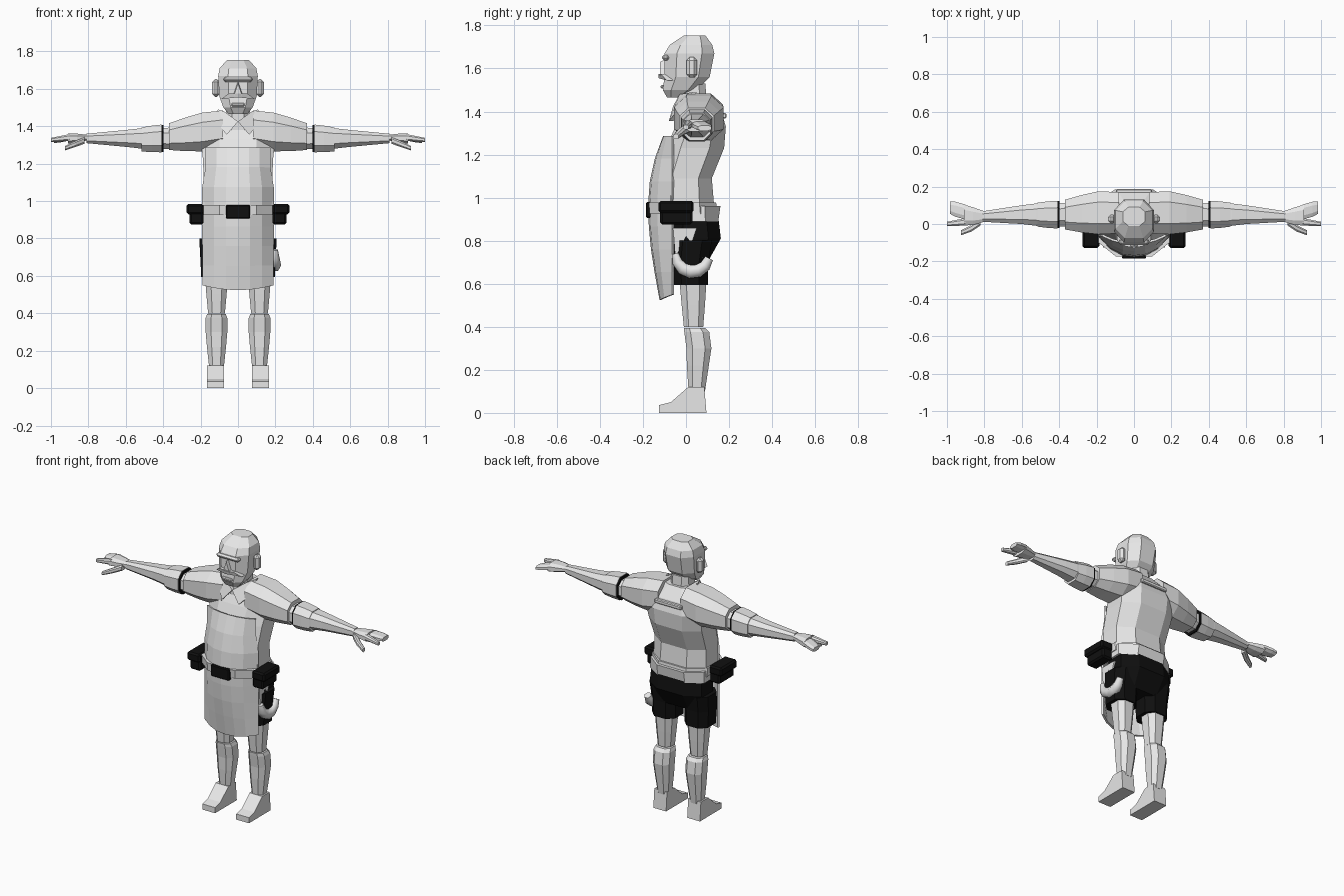
import bpy, bmesh, math
from mathutils import Vector

cube = bpy.data.objects.get("Cube")
if cube:
    bpy.data.objects.remove(cube, do_unlink=True)


def material(name, value):
    mat = bpy.data.materials.new(name)
    mat.use_nodes = True
    colour = (value, value, value, 1)
    mat.diffuse_color = colour
    mat.node_tree.nodes["Principled BSDF"].inputs["Base Color"].default_value = colour
    return mat


GREY = material("pale grey", .8)
BLACK = material("black", .005)


def finish(name, bm, mat):
    bmesh.ops.recalc_face_normals(bm, faces=bm.faces)
    mesh = bpy.data.meshes.new(name)
    bm.to_mesh(mesh)
    bm.free()
    mesh.materials.append(mat)
    ob = bpy.data.objects.new(name, mesh)
    bpy.context.scene.collection.objects.link(ob)
    return ob


def skin(name, loops, mat):
    """Close a row of equal point loops into a solid."""
    bm = bmesh.new()
    loops = [[bm.verts.new(point) for point in loop] for loop in loops]
    for low, high in zip(loops, loops[1:]):
        for i in range(len(low)):
            bm.faces.new((low[i - 1], low[i], high[i], high[i - 1]))
    bm.faces.new(loops[0])
    bm.faces.new(loops[-1])
    return finish(name, bm, mat)


def octagon(centre, across, along, corner=.5):
    """Chamfered rectangle spanned by two half-axes."""
    points = []
    for u, v in ((1, -corner), (1, corner)):
        turns = [(u, v), (-v, u), (-u, -v), (v, -u)]
        points.append([Vector(centre) + across * a + along * b for a, b in turns])
    return [point for pair in zip(*points) for point in pair]


def stack(name, rings, mat=GREY):
    """Centred upright part from rings of height, half width, front and back."""
    loops = [octagon((0, (front + back) / 2, z), Vector((width, 0, 0)),
                     Vector((0, (back - front) / 2, 0)))
             for z, width, front, back in rings]
    return skin(name, loops, mat)


def leg(name, side, rings, mat=GREY):
    """Upright limb from rings of height, radius and y."""
    loops = [octagon((side * (.09 + r * .3 if mat == BLACK else .115), y, z),
                     Vector((r, 0, 0)), Vector((0, r, 0)))
             for z, r, y in rings]
    return skin(name, loops, mat)


def arm(name, side, rings, z=1.335, drop=.05, flat=.9, mat=GREY):
    """Sideways limb from rings of x, radius and y, sinking outwards."""
    start = rings[0][0]
    loops = [octagon((side * x, y, z - drop * (x - start)),
                     Vector((0, r, 0)), Vector((0, 0, r * flat)))
             for x, r, y in rings]
    return skin(name, loops, mat)


def prism(name, side, points, offset, mat=GREY):
    """Polygon pushed along an offset, mirrored by side."""
    mirror = Vector((side, 1, 1))
    low = [Vector(point) * mirror for point in points]
    shift = Vector(offset) * mirror
    return skin(name, [low, [point + shift for point in low]], mat)


def block(name, centre, size, mat=GREY, side=1, bevel=.01):
    x, y, z = (extent / 2 for extent in size)
    middle = Vector(centre)
    corners = [middle + Vector(p) for p in ((-x, -y, -z), (x, -y, -z), (x, y, -z), (-x, y, -z))]
    ob = prism(name, side, corners, (0, 0, size[2]), mat)
    mod = ob.modifiers.new("bevel", "BEVEL")
    mod.width, mod.segments = bevel, 1
    return ob


def belly(z):
    """Front line of the apron, fullest at the belt."""
    return -.17 + (z - .97) ** 2 * (.7 if z > .97 else .3)


# Torso, hem and neck
shirt = [(.9, .19, .15), (.97, .187, .13), (1.09, .182, .12), (1.23, .188, .177),
         (1.33, .2, .185), (1.4, .16, .165), (1.47, .09, .11)]
stack("shirt", [(z, width, belly(z) + .03, back) for z, width, back in shirt])
stack("shirt_hem", [(.89, .192, -.09, .15), (.96, .19, -.13, .16)])
stack("neck", [(1.38, .07, -.03, .1), (1.53, .06, -.03, .09)])
block("back_collar", (0, .165, 1.38), (.19, .045, .025), bevel=.005)

# Apron sheet wrapped around the front
ROWS, COLUMNS = 8, 6
bm = bmesh.new()
grid = []
for row in range(ROWS):
    z = .55 + row * .105
    width = .17 if z > 1.1 else .187
    line = []
    for column in range(COLUMNS + 1):
        u = 2 * column / COLUMNS - 1
        y = belly(z) + (-.06 - belly(z)) * abs(u) ** 2.4
        dip = .025 * (1 - u * u) if row == 0 else 0
        line.append(bm.verts.new((u * width, y, z - dip)))
    grid.append(line)
for low, high in zip(grid, grid[1:]):
    for i in range(COLUMNS):
        bm.faces.new((low[i], low[i + 1], high[i + 1], high[i]))
apron = finish("apron", bm, GREY)
solid = apron.modifiers.new("thickness", "SOLIDIFY")
solid.thickness, solid.offset = .012, 0

# Belt, buckle and seat of the shorts
stack("belt", [(.925, .196, -.168, .145), (.978, .196, -.173, .14)])
block("buckle", (0, -.168, .943), (.13, .035, .073), BLACK, bevel=.005)
stack("shorts_seat", [(.7, .165, -.06, .1), (.81, .184, -.07, .162),
                      (.91, .178, -.07, .15)], BLACK)

# Head
stack("head", [(1.465, .05, -.088, -.02), (1.5, .078, -.108, .05), (1.56, .1, -.1, .11),
               (1.67, .106, -.1, .132), (1.71, .098, -.075, .122), (1.753, .06, -.01, .09)])
block("brow", (0, -.095, 1.65), (.16, .035, .025))
block("lower_lip", (0, -.105, 1.515), (.07, .025, .018), bevel=.005)
prism("nose", 1, [(0, -.1, 1.64), (-.022, -.1, 1.575), (.022, -.1, 1.575)], (0, -.02, -.01))

for side, label in ((1, "left_"), (-1, "right_")):
    # Moustache half, ear and collar flap
    prism(label + "moustache", side, [(0, -.128, 1.575), (.05, -.118, 1.575),
                                      (.09, -.09, 1.545), (0, -.128, 1.555)], (0, .03, 0))
    block(label + "ear", (.118, .027, 1.605), (.04, .05, .095), side=side, bevel=.015)
    prism(label + "collar", side, [(0, -.06, 1.425), (.06, -.08, 1.355), (.115, -.03, 1.42),
                                   (.108, .03, 1.49), (.075, -.03, 1.48)], (0, .02, 0))

    # Sleeve, arm, band and cuff
    arm(label + "sleeve", side, [(.08, .11, .06), (.19, .115, .06), (.28, .1, .055),
                                 (.37, .079, .05)], z=1.385, drop=.14)
    arm(label + "arm", side, [(.35, .064, .05), (.52, .06, .05), (.6, .05, .05),
                              (.81, .028, .04)], drop=0)
    arm(label + "arm_band", side, [(.398, .072, .05), (.408, .072, .05)], mat=BLACK, flat=1)
    arm(label + "cuff", side, [(.408, .074, .05), (.46, .071, .05), (.515, .064, .05)], flat=1)

    # Hand with grouped fingers, index finger and thumb
    arm(label + "palm", side, [(.8, .028, .04), (.86, .047, .042), (.91, .056, .048)],
        z=1.34, flat=.5)
    arm(label + "fingers", side, [(.9, .04, .064), (.955, .04, .079), (.985, .032, .087)],
        z=1.34, drop=.2, flat=.4)
    arm(label + "index_finger", side, [(.9, .02, .012), (1, .012, 0)], z=1.34, drop=.13)
    arm(label + "thumb", side, [(.82, .02, .012), (.87, .018, -.023), (.925, .013, -.047)],
        z=1.325, drop=.4)

    # Short leg, thigh, shin and foot
    leg(label + "short_leg", side, [(.595, .082, .02), (.7, .086, .018), (.8, .09, .03)], BLACK)
    leg(label + "thigh", side, [(.4, .045, .035), (.5, .054, .034), (.64, .065, .032)])
    leg(label + "shin", side, [(.1, .038, .05), (.22, .051, .055), (.3, .058, .06),
                               (.375, .058, .05), (.395, .05, .04)])
    foot = [(-.125, 0), (-.125, .036), (-.07, .05), (.01, .12), (.085, .12), (.095, 0)]
    prism(label + "foot", side, [(.075, y, z) for y, z in foot], (.09, 0, 0))

    # Belt pouch with flap
    block(label + "pouch", (.222, -.045, .92), (.075, .15, .09), BLACK, side)
    block(label + "pouch_flap", (.23, -.046, .957), (.09, .164, .055), BLACK, side)

# Cloth slung from the left hip on a strap
curve = bpy.data.curves.new("hip_cloth", "CURVE")
curve.dimensions = "3D"
curve.bevel_depth, curve.bevel_resolution = .036, 1
curve.use_fill_caps = True
spline = curve.splines.new("POLY")
STEPS = 6
spline.points.add(STEPS)
for i, point in enumerate(spline.points):
    angle = math.radians(180 + 165 * i / STEPS)
    point.co = (.195, .03 + .08 * math.cos(angle), .74 + .085 * math.sin(angle), 1)
    point.radius = .5 - .5 * math.sin(angle)
cloth = bpy.data.objects.new("hip_cloth", curve)
curve.materials.append(GREY)
bpy.context.scene.collection.objects.link(cloth)
prism("hip_strap", 1, [(.18, -.06, .86), (.18, .05, .86), (.18, .03, .8), (.18, .08, .72),
                       (.18, 0, .82), (.18, -.05, .72)], (.012, 0, 0))
